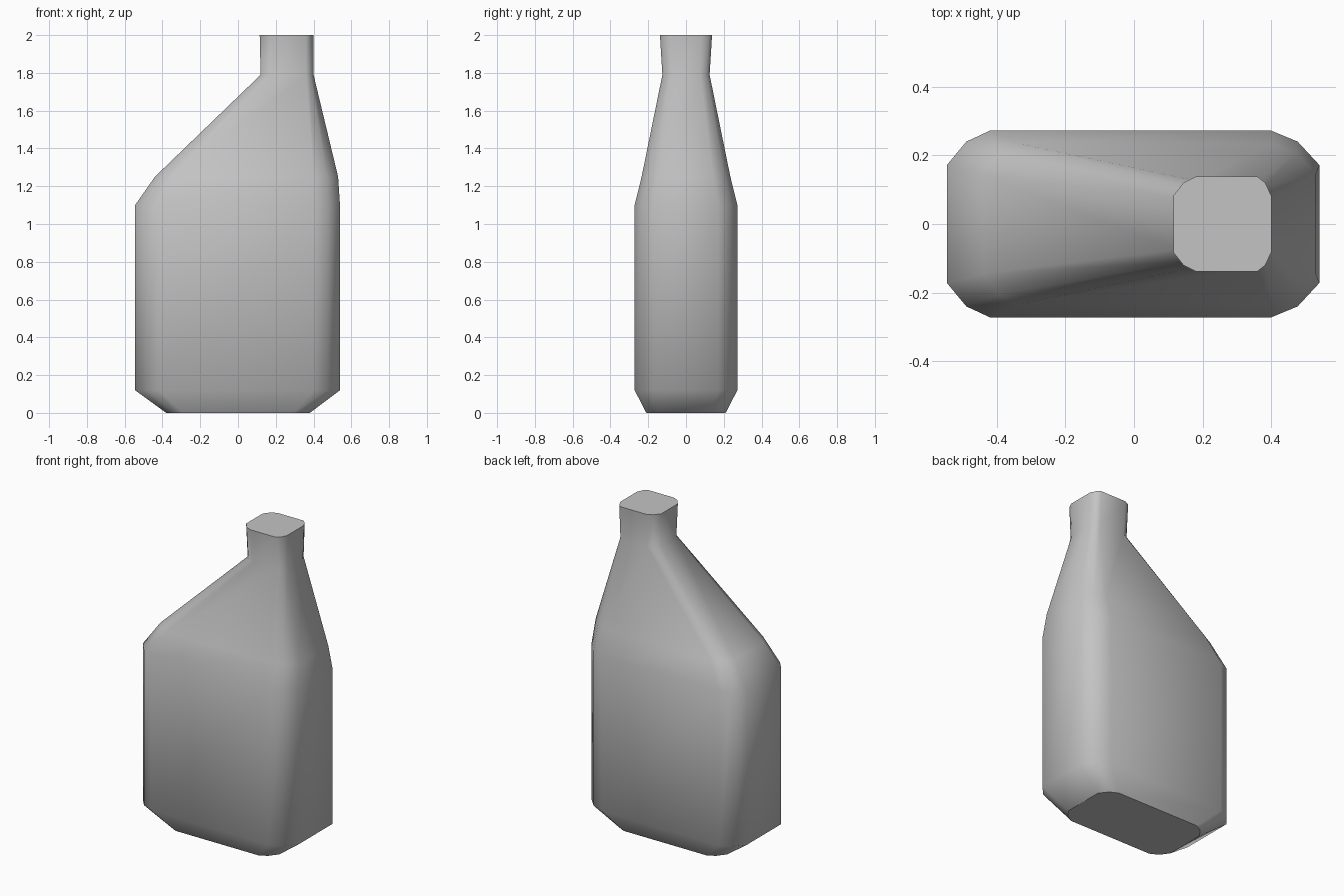
import bpy
import bmesh

default = bpy.data.objects.get("Cube")
if default:
    bpy.data.objects.remove(default, do_unlink=True)

# Plain grey plastic
plastic = bpy.data.materials.new("grey plastic")
plastic.use_nodes = True
colour = (0.55, 0.55, 0.55, 1)
plastic.diffuse_color = colour
plastic.node_tree.nodes["Principled BSDF"].inputs["Base Color"].default_value = colour


def section(z, left, right, depth, cut_left, cut_right, cut_depth):
    """Rectangle with two-step chamfered corners, counter-clockwise from above."""
    back = [
        (right, depth - cut_depth),
        (right - cut_right * 0.45, depth - cut_depth * 0.32),
        (right - cut_right, depth),
        (left + cut_left, depth),
        (left + cut_left * 0.45, depth - cut_depth * 0.32),
        (left, depth - cut_depth),
    ]
    front = [(x, -y) for x, y in reversed(back)]
    return [(x, y, z) for x, y in back + front]


# Cross-sections from base to mouth: z, left, right, half depth, corner cuts
sections = [
    section(0.0, -0.38, 0.38, 0.21, 0.09, 0.09, 0.08),
    section(0.12, -0.545, 0.54, 0.272, 0.125, 0.14, 0.10),
    section(1.10, -0.545, 0.54, 0.272, 0.125, 0.14, 0.10),
    section(1.25, -0.44, 0.53, 0.235, 0.10, 0.13, 0.09),
    section(1.79, 0.12, 0.40, 0.125, 0.065, 0.04, 0.05),
    section(2.0, 0.115, 0.40, 0.138, 0.065, 0.04, 0.055),
]

# Bottle body: smooth walls lofted through the sections, flat caps
bm = bmesh.new()
rings = [[bm.verts.new(p) for p in ring] for ring in sections]
count = len(rings[0])
for low, high in zip(rings, rings[1:]):
    for i in range(count):
        j = (i + 1) % count
        bm.faces.new((low[i], low[j], high[j], high[i])).smooth = True
caps = [bm.faces.new(list(reversed(rings[0]))), bm.faces.new(rings[-1])]
for cap in caps:
    cap.smooth = False
    for edge in cap.edges:
        edge.smooth = False
bmesh.ops.recalc_face_normals(bm, faces=bm.faces)

mesh = bpy.data.meshes.new("bottle_body")
bm.to_mesh(mesh)
bm.free()
mesh.materials.append(plastic)
bottle = bpy.data.objects.new("bottle_body", mesh)
bpy.context.collection.objects.link(bottle)
